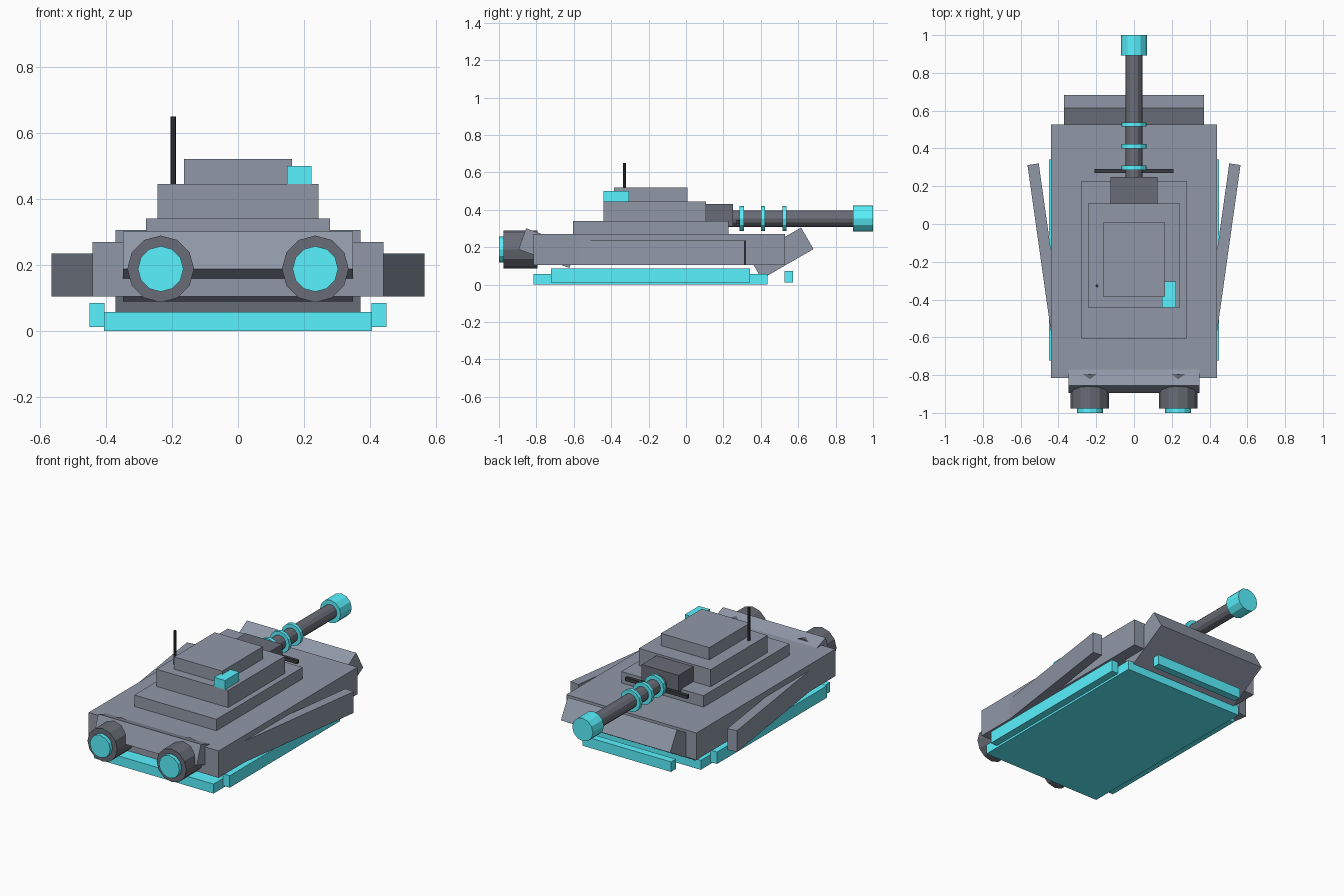
import bpy
from math import radians, pi

if "Cube" in bpy.data.objects:
    bpy.data.objects.remove(bpy.data.objects["Cube"])


def material(name, r, g, b):
    m = bpy.data.materials.new(name)
    m.diffuse_color = (r, g, b, 1)
    m.use_nodes = True
    m.node_tree.nodes["Principled BSDF"].inputs["Base Color"].default_value = m.diffuse_color
    return m


glow = material("glow", 0.10, 0.89, 1.0)
plating = material("plating", 0.28, 0.315, 0.39)
dark = material("dark_metal", 0.14, 0.15, 0.18)
black = material("black_metal", 0.04, 0.045, 0.055)


def finish(name, mat):
    ob = bpy.context.object
    ob.name = name
    ob.data.materials.append(mat)
    return ob


def box(name, center, size, rot=(0, 0, 0), mat=plating):
    bpy.ops.mesh.primitive_cube_add(size=1, location=center,
                                    rotation=[radians(a) for a in rot])
    ob = finish(name, mat)
    ob.scale = size
    return ob


def span(name, x, y, z, mat=plating):
    """Axis-aligned box from (min, max) pairs."""
    return box(name, [(a + b) / 2 for a, b in (x, y, z)],
               [b - a for a, b in (x, y, z)], mat=mat)


def rod_y(name, x, z, r, y0, y1, sides=12, mat=dark):
    """Cylinder running along y."""
    bpy.ops.mesh.primitive_cylinder_add(vertices=sides, radius=r, depth=y1 - y0,
                                        location=(x, (y0 + y1) / 2, z),
                                        rotation=(pi / 2, 0, 0))
    return finish(name, mat)


# Hull with sloped armour at both ends
span("hull", (-0.44, 0.44), (-0.815, 0.528), (0.105, 0.27))
box("nose_armour", (0, 0.510, 0.1675), (0.74, 0.32, 0.133), (30, 0, 0))
box("tail_armour", (0, -0.739, 0.195), (0.695, 0.29, 0.12), (-20, 0, 0))

# Floating glow plate and strips
span("hover_plate", (-0.405, 0.405), (-0.815, 0.435), (0, 0.058), glow)
span("nose_glow_strip", (-0.30, 0.30), (0.527, 0.573), (0.012, 0.073), glow)

# Stepped turret
span("turret_base", (-0.278, 0.278), (-0.605, 0.228), (0.25, 0.34))
span("turret_body", (-0.243, 0.243), (-0.442, 0.108), (0.33, 0.445))
span("turret_roof", (-0.163, 0.163), (-0.385, 0.008), (0.44, 0.52))
span("gun_mantlet", (-0.125, 0.125), (0.09, 0.25), (0.31, 0.432), dark)
span("sight", (0.148, 0.222), (-0.442, -0.305), (0.44, 0.50), glow)
bpy.ops.mesh.primitive_cylinder_add(vertices=8, radius=0.008, depth=0.21,
                                    location=(-0.196, -0.328, 0.545))
finish("antenna", black)

# Gun barrel with rings, muzzle and cross bar
GUN_Z = 0.353
rod_y("gun_barrel", 0, GUN_Z, 0.044, 0.2, 0.92)
rod_y("muzzle", 0, GUN_Z, 0.07, 0.893, 1.0, mat=glow)
for y in (0.298, 0.412, 0.527):
    rod_y("gun_ring", 0, GUN_Z, 0.067, y - 0.011, y + 0.011, mat=glow)
span("cross_bar", (-0.21, 0.21), (0.269, 0.29), (0.325, 0.346), black)

# Paired parts: side panels, side strips, thrusters
for s in (-1, 1):
    box("side_panel", (s * 0.468, -0.154, 0.17), (0.06, 0.95, 0.13), (0, 0, -8 * s))
    box("side_glow_strip", (s * 0.427, -0.19, 0.049), (0.046, 1.065, 0.073), mat=glow)
    rod_y("thruster", s * 0.234, 0.188, 0.101, -0.977, -0.793)
    rod_y("thruster_glow", s * 0.234, 0.188, 0.069, -1.0, -0.95, mat=glow)
